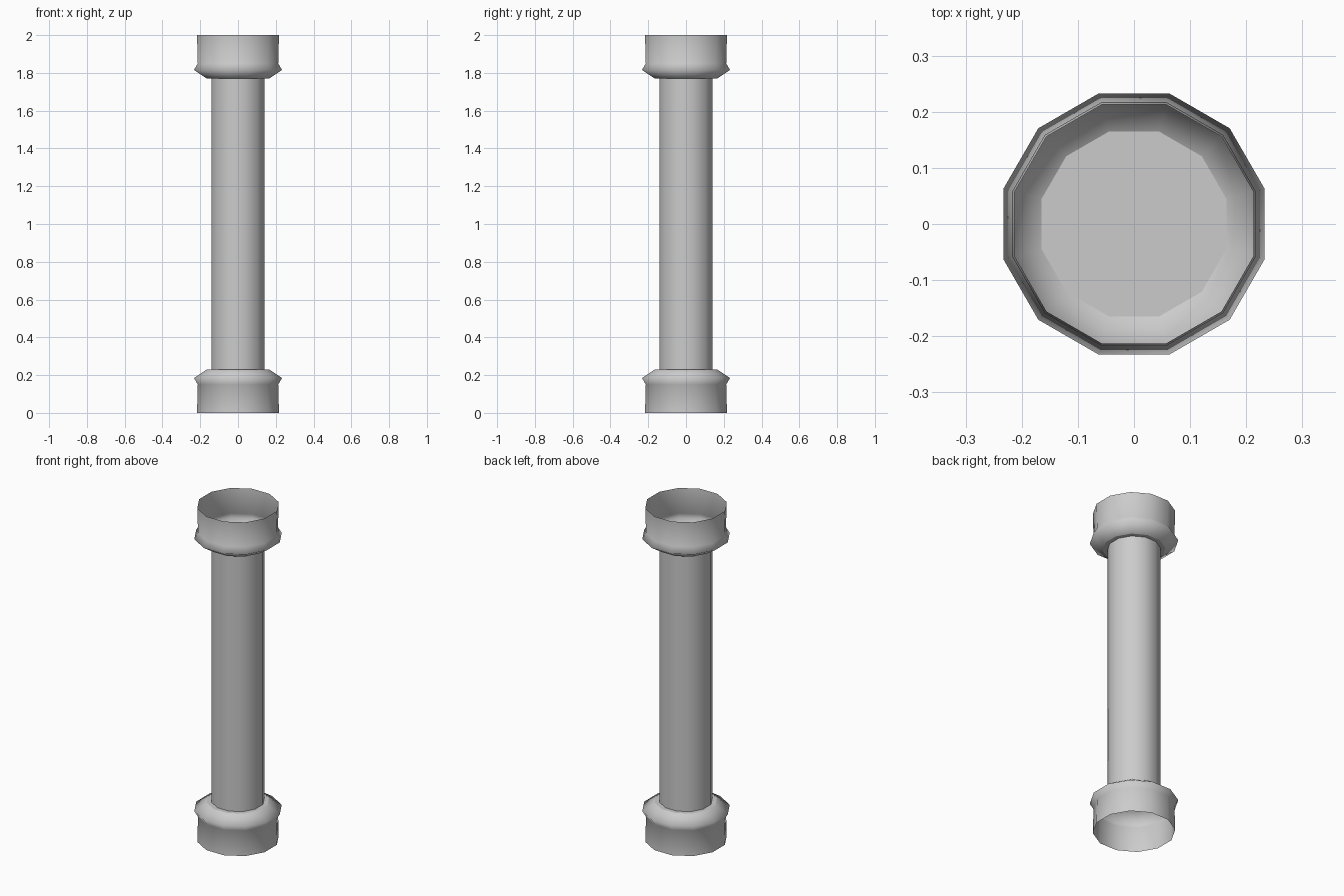
import bpy, bmesh, math

SIDES = 12
cube = bpy.data.objects.get("Cube")
if cube:
    bpy.data.objects.remove(cube, do_unlink=True)

grey = bpy.data.materials.new("plain grey")
grey.use_nodes = True
grey.diffuse_color = (0.6, 0.6, 0.6, 1)
grey.node_tree.nodes["Principled BSDF"].inputs["Base Color"].default_value = (0.6, 0.6, 0.6, 1)


def lathe(name, profile, cap=False, smooth=True):
    """Turn (half width, height) points into a twelve-sided shell with flats on the axes."""
    bm = bmesh.new()
    rings = []
    for half_width, z in profile:
        r = half_width / math.cos(math.pi / SIDES)
        angles = [(i + 0.5) * math.tau / SIDES for i in range(SIDES)]
        rings.append([bm.verts.new((r * math.cos(a), r * math.sin(a), z)) for a in angles])
    for low, high in zip(rings, rings[1:]):
        for i in range(SIDES):
            j = (i + 1) % SIDES
            bm.faces.new((low[i], low[j], high[j], high[i]))
    if cap:
        bm.faces.new(rings[0])
    for face in bm.faces:
        face.smooth = smooth
    mesh = bpy.data.meshes.new(name)
    bm.to_mesh(mesh)
    bm.free()
    mesh.materials.append(grey)
    obj = bpy.data.objects.new(name, mesh)
    bpy.context.collection.objects.link(obj)
    return obj


# Long shaft
lathe("shaft", [(0.14, 0.23), (0.14, 1.77)])

# Open flared cups with flat floors, mirrored at both ends
CUP = [(0.217, 0), (0.213, 0.15), (0.233, 0.185), (0.165, 0.23)]
lathe("bottom_cup", CUP)
lathe("top_cup", [(w, 2 - z) for w, z in reversed(CUP)])
lathe("bottom_cup_floor", [CUP[-1]], cap=True, smooth=False)
lathe("top_cup_floor", [(0.165, 1.77)], cap=True, smooth=False)
